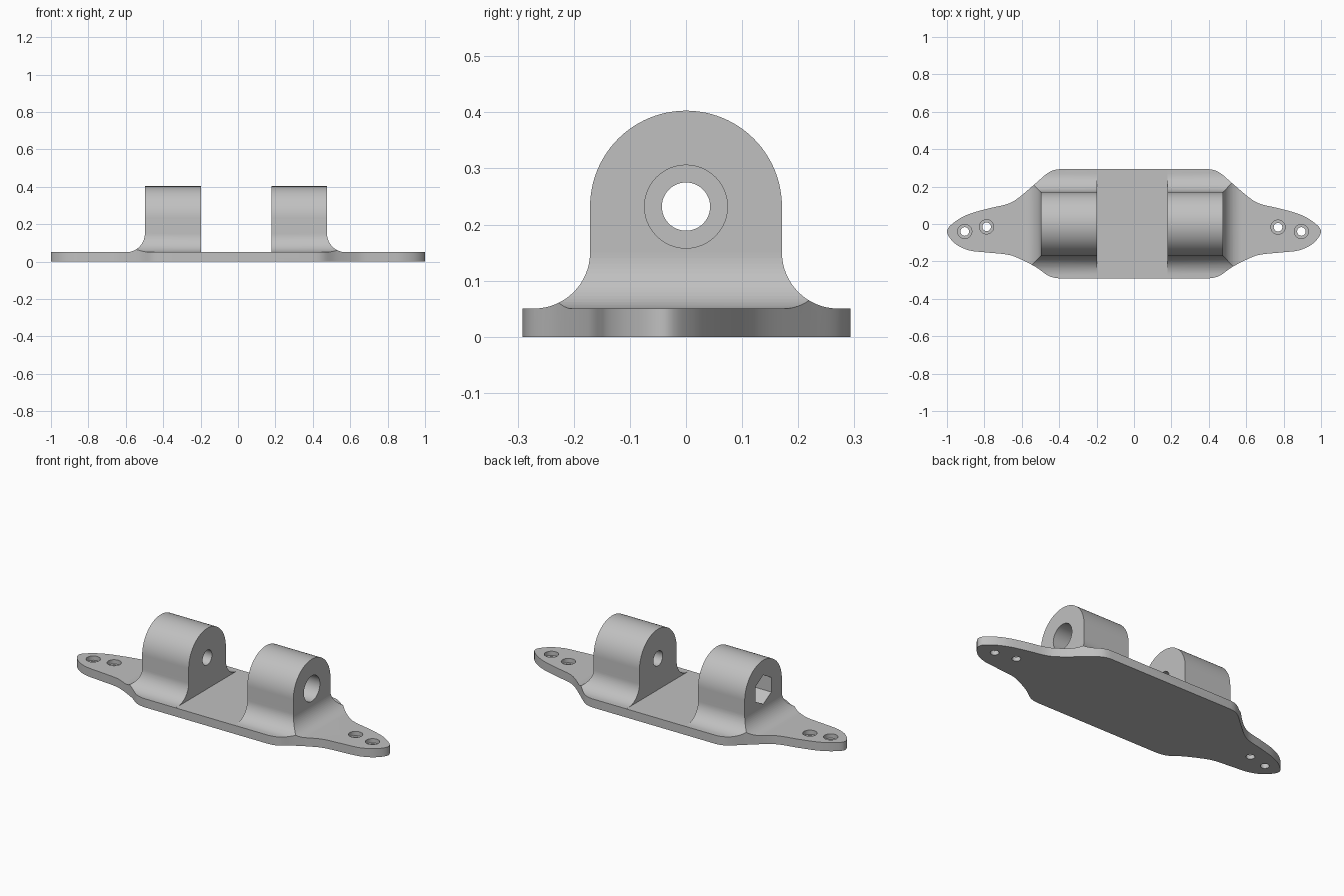
import bpy, bmesh, math
from mathutils import Vector, Matrix

cube = bpy.data.objects.get("Cube")
if cube:
    bpy.data.objects.remove(cube, do_unlink=True)

THICK = 0.05      # base plate
AXIS_Z = 0.232    # pivot bore height
LUG_R = 0.171
FILLET = 0.1

grey = bpy.data.materials.new("plain grey")
grey.use_nodes = True
colour = (0.53, 0.53, 0.53, 1)
grey.diffuse_color = colour
grey.node_tree.nodes["Principled BSDF"].inputs["Base Color"].default_value = colour


def prism(name, points, start, end, place):
    """Extrude a 2D profile; place(u, v, w) maps it into space."""
    bm = bmesh.new()
    low = [bm.verts.new(place(u, v, start)) for u, v in points]
    high = [bm.verts.new(place(u, v, end)) for u, v in points]
    bm.faces.new(low)
    bm.faces.new(high)
    for i in range(len(points)):
        j = (i + 1) % len(points)
        bm.faces.new((low[i], low[j], high[j], high[i]))
    bmesh.ops.recalc_face_normals(bm, faces=bm.faces)
    mesh = bpy.data.meshes.new(name)
    bm.to_mesh(mesh)
    bm.free()
    mesh.materials.append(grey)
    obj = bpy.data.objects.new(name, mesh)
    bpy.context.collection.objects.link(obj)
    return obj


def along_x(u, v, w): return (w, u, v)
def along_y(u, v, w): return (u, w, v)
def along_z(u, v, w): return (u, v, w)


def arc(cu, cv, r, a0, a1, n=16):
    return [(cu + r * math.cos(math.radians(a0 + (a1 - a0) * i / n)),
             cv + r * math.sin(math.radians(a0 + (a1 - a0) * i / n))) for i in range(n + 1)]


def circle(cu, cv, r, n=48, turn=0):
    return arc(cu, cv, r, turn, turn + 360, n)[:-1]


def boolean(target, tool, operation):
    tool.hide_render = True
    mod = target.modifiers.new("boolean", "BOOLEAN")
    mod.operation, mod.solver, mod.object = operation, "EXACT", tool
    bpy.context.view_layer.objects.active = target
    bpy.ops.object.modifier_apply(modifier=mod.name)
    bpy.data.objects.remove(tool, do_unlink=True)


def smooth_path(pts, steps=6):
    """Catmull-Rom curve through the inner points."""
    out = []
    for a, b, c, d in zip(pts, pts[1:], pts[2:], pts[3:]):
        a, b, c, d = map(Vector, (a, b, c, d))
        for i in range(steps):
            t = i / steps
            p = (2 * b + (c - a) * t + (2 * a - 5 * b + 4 * c - d) * t * t
                 + (3 * b - a - 3 * c + d) * t ** 3) / 2
            out.append(tuple(p))
    return out + [tuple(pts[-2])]


# Plate outline: one end traced, the other mirrored
end_curve = smooth_path([
    (0.33, 0.293), (0.4, 0.293), (0.457, 0.275), (0.532, 0.212), (0.62, 0.138),
    (0.68, 0.106), (0.778, 0.083), (0.885, 0.052), (0.96, 0.01), (1, -0.04),
    (0.96, -0.102), (0.885, -0.14), (0.79, -0.152), (0.68, -0.163),
    (0.62, -0.182), (0.525, -0.23), (0.457, -0.277), (0.4, -0.291), (0.33, -0.293)])
outline = end_curve + [(-x, y) for x, y in reversed(end_curve)]
bracket = prism("bracket_body", outline, 0, 0.6, along_z)

# End-on profile: rounded lug flaring into the plate
top = THICK + 0.0003
flare = LUG_R + FILLET
end_on = ([(0.5, -0.1), (0.5, top)]
          + arc(flare, top + FILLET, FILLET, 270, 180)
          + arc(0, AXIS_Z, LUG_R, 0, 180, 48)
          + arc(-flare, top + FILLET, FILLET, 0, -90)
          + [(-0.5, top), (-0.5, -0.1)])
boolean(bracket, prism("lug_profile", end_on, -1.2, 1.2, along_x), "INTERSECT")

# Front profile: two towers, flared on their outer ends only
OUT_L, IN_L, IN_R, OUT_R = 0.476, 0.18, -0.198, -0.498
rise = THICK + FILLET
front = ([(1.2, -0.1), (1.2, THICK)]
         + arc(OUT_L + FILLET, rise, FILLET, 270, 180)
         + [(OUT_L, 0.5), (IN_L, 0.5), (IN_L, THICK),
            (IN_R, THICK), (IN_R, 0.5), (OUT_R, 0.5)]
         + arc(OUT_R - FILLET, rise, FILLET, 0, -90)
         + [(-1.2, THICK), (-1.2, -0.1)])
boolean(bracket, prism("tower_profile", front, -0.7, 0.7, along_y), "INTERSECT")

# Pivot bore, round bolt-head recess and hexagonal nut recess
boolean(bracket, prism("bore", circle(0, AXIS_Z, 0.043), -1, 1, along_x), "DIFFERENCE")
boolean(bracket, prism("head_recess", circle(0, AXIS_Z, 0.074),
                       OUT_L - 0.11, 0.8, along_x), "DIFFERENCE")
boolean(bracket, prism("nut_recess", circle(0, AXIS_Z, 0.085, 6, 30),
                       -0.8, OUT_R + 0.11, along_x), "DIFFERENCE")

# Recessed screw holes in both ends
for x, y in ((0.895, -0.04), (0.77, -0.017), (-0.905, -0.04), (-0.788, -0.015)):
    boolean(bracket, prism("screw_hole", circle(x, y, 0.023, 32), -0.1, 0.2, along_z), "DIFFERENCE")
    boolean(bracket, prism("screw_recess", circle(x, y, 0.038, 32), 0.025, 0.2, along_z), "DIFFERENCE")

bpy.ops.object.select_all(action="DESELECT")
bracket.select_set(True)
bpy.context.view_layer.objects.active = bracket
bpy.ops.object.shade_smooth_by_angle(angle=math.radians(30))
